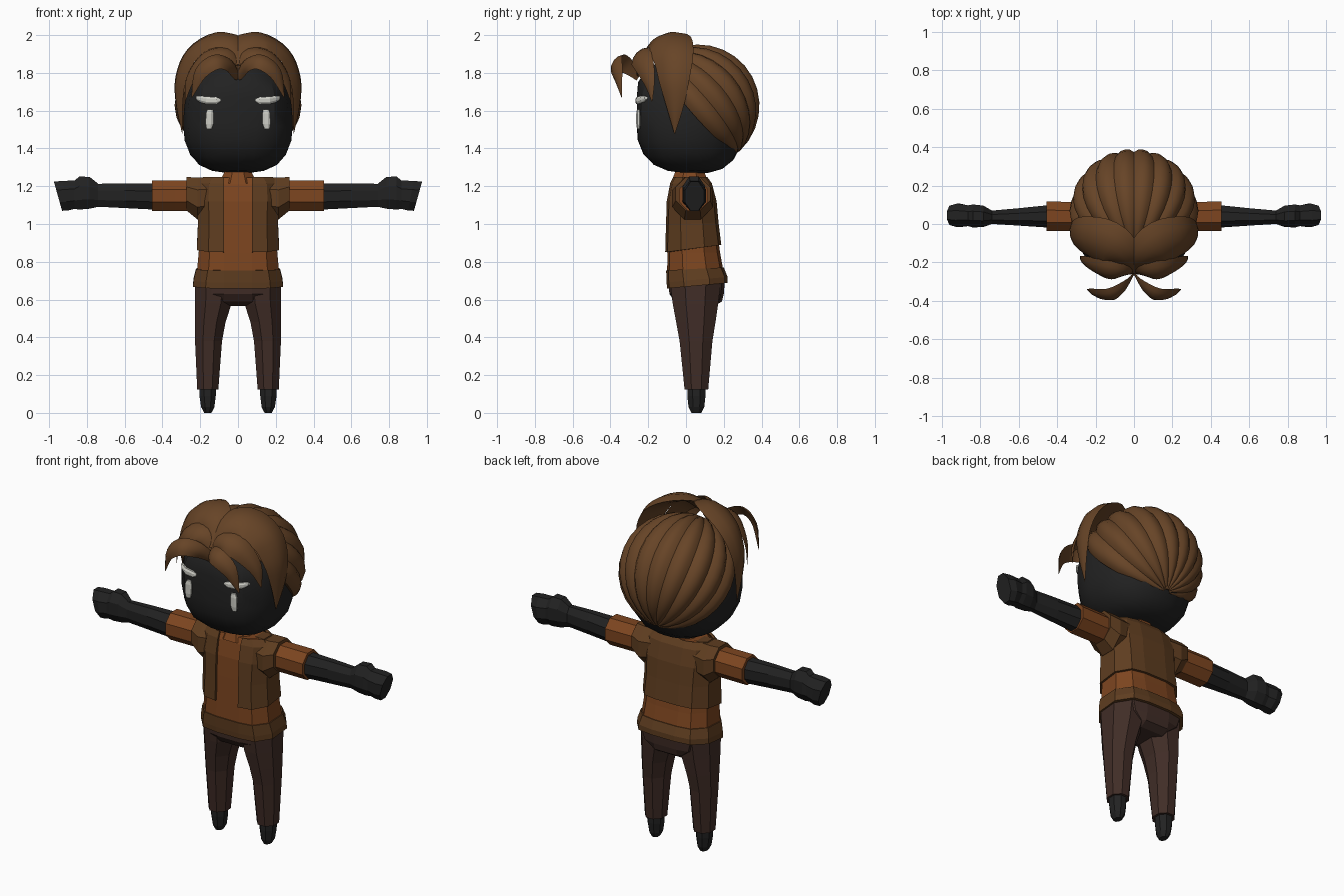
import bpy, bmesh, math
from mathutils import Vector

if "Cube" in bpy.data.objects:
    bpy.data.objects.remove(bpy.data.objects["Cube"])

def material(name, rgb):
    m = bpy.data.materials.new(name)
    m.diffuse_color = (*rgb, 1)
    m.use_nodes = True
    m.node_tree.nodes["Principled BSDF"].inputs["Base Color"].default_value = m.diffuse_color
    return m

SKIN = material("charcoal skin", (0.016, 0.016, 0.016))
HAIR = material("brown hair", (0.135, 0.058, 0.020))
SHIRT = material("rust shirt", (0.205, 0.060, 0.014))
VEST = material("brown vest", (0.112, 0.046, 0.014))
PANTS = material("dark brown trousers", (0.052, 0.026, 0.020))
EYES = material("pale grey eyes", (0.62, 0.62, 0.57))

def finish(name, bm, mat, smooth=False):
    bmesh.ops.recalc_face_normals(bm, faces=bm.faces)
    me = bpy.data.meshes.new(name)
    bm.to_mesh(me)
    bm.free()
    me.materials.append(mat)
    ob = bpy.data.objects.new(name, me)
    bpy.context.collection.objects.link(ob)
    if smooth:
        bpy.ops.object.select_all(action='DESELECT')
        ob.select_set(True)
        bpy.context.view_layer.objects.active = ob
        bpy.ops.object.shade_smooth_by_angle(angle=math.radians(32))
    return ob

def loft(name, rings, mat, side=1, skip=(), caps=True, smooth=False):
    """Skin a list of point rings; side=-1 mirrors across x, skip leaves strips open."""
    bm = bmesh.new()
    vs = [[bm.verts.new((p[0] * side, p[1], p[2])) for p in r] for r in rings]
    n = len(rings[0])
    for a, b in zip(vs, vs[1:]):
        for i in range(n):
            if i not in skip:
                j = (i + 1) % n
                bm.faces.new((a[i], a[j], b[j], b[i]))
    if caps:
        bm.faces.new(vs[0])
        bm.faces.new(vs[-1])
    return finish(name, bm, mat, smooth)

def oval(n, a, b, p=2.6):
    """Boxy oval of n points with half sizes a, b."""
    out = []
    for i in range(n):
        t = 2 * math.pi * (i + 0.5) / n
        c, s = math.cos(t), math.sin(t)
        k = (abs(c) ** p + abs(s) ** p) ** (-1 / p)
        out.append((a * c * k, b * s * k))
    return out

def ring_z(x, y, z, a, b, n=8):
    return [(x + u, y + v, z) for u, v in oval(n, a, b)]

def ring_x(x, y, z, a, b, shear=0, n=8):
    return [(x + shear * v, y + u, z + v) for u, v in oval(n, a, b)]

def section(z, w, y0, y1, tilt=0.0, grow=0.0):
    """Twelve-sided body section; its first strip is the centre front panel."""
    w, y0, y1, c = w + grow, y0 - grow, y1 + grow, 0.075
    m = y1 - y0
    half = [(c, y0), (max(w * .72, c + .01), y0 + .012), (w, y0 + .28 * m),
            (w, y0 + .7 * m), (max(w * .72, c + .01), y1 - .015), (c, y1)]
    pts = [(-c, y0)] + half + [(-x, y) for x, y in reversed(half[1:])]
    return [(x, y, z + tilt * y) for x, y in pts]

# ---- torso: shirt, open vest, collar, belt
loft("shirt_body", [section(.74, .218, -.10, .20), section(.85, .208, -.098, .18),
     section(1.0, .20, -.094, .16), section(1.12, .205, -.09, .15),
     section(1.21, .19, -.075, .125), section(1.245, .14, -.06, .105)], SHIRT)
vest = loft("vest", [section(.865, .206, -.098, .175, .13, .012),
     section(1.0, .20, -.094, .16, .05, .012), section(1.12, .205, -.09, .15, 0, .012),
     section(1.215, .20, -.072, .125, 0, .012), section(1.25, .17, -.055, .10, 0, .012)],
     VEST, skip=(0,), caps=False)
mod = vest.modifiers.new("thickness", 'SOLIDIFY')
mod.thickness, mod.offset = .014, -1
loft("shirt_collar", [ring_z(0, .02, 1.215, .105, .105), ring_z(0, .02, 1.275, .075, .08)], SHIRT)
loft("waist_hem", [section(.668, .238, -.10, .22, .09), section(.70, .236, -.103, .22, .09),
     section(.76, .222, -.105, .20, .05)], VEST)

# ---- seat of the trousers
loft("trouser_seat", [section(.69, .225, -.092, .205), section(.63, .20, -.088, .20),
     section(.59, .13, -.06, .19), section(.565, .10, .0, .15)], PANTS)

def lock(name, pts, side, thick=.28):
    """Pointed lock of hair: a ridged lens swept along a smooth path of x, y, z, half width."""
    q = [Vector(p) for p in pts]
    q = [2 * q[0] - q[1]] + q + [2 * q[-1] - q[-2]]
    path = []
    for i in range(1, len(q) - 2):
        a, b, c, d = q[i - 1:i + 3]
        for k in range(4):
            t = k / 4
            path.append(.5 * (2 * b + (c - a) * t + (2 * a - 5 * b + 4 * c - d) * t * t
                              + (3 * b - a - 3 * c + d) * t ** 3))
    path.append(q[-2])
    rings = []
    for i, p in enumerate(path):
        tan = (path[min(i + 1, len(path) - 1)] - path[max(i - 1, 0)]).to_3d().normalized()
        pos, w = p.to_3d(), max(p[3], .003)
        out = pos - Vector((0, .03, 1.6))
        out = (out - tan * out.dot(tan)).normalized()
        wide = tan.cross(out)
        rings.append([pos + wide * (u * w) + out * (v * w * thick) for u, v in
                      ((-1, -.4), (-.55, .65), (0, 1), (.55, .65), (1, -.4), (0, -.5))])
    loft(name, rings, HAIR, side, smooth=True)

for s, tag in ((1, "left"), (-1, "right")):
    # arms
    loft(tag + "_vest_shoulder", [ring_x(.12, .035, 1.145, .10, .105),
         ring_x(.215, .035, 1.135, .112, .115), ring_x(.272, .037, 1.16, .095, .092)], VEST, s)
    loft(tag + "_sleeve", [ring_x(.22, .04, 1.15, .077, .083), ring_x(.33, .04, 1.15, .078, .083),
         ring_x(.455, .04, 1.15, .08, .083)], SHIRT, s)
    loft(tag + "_arm_and_hand", [ring_x(.43, .04, 1.145, .062, .072),
         ring_x(.60, .037, 1.15, .047, .068), ring_x(.74, .035, 1.152, .036, .063),
         ring_x(.785, .04, 1.165, .058, .087), ring_x(.84, .042, 1.164, .062, .091),
         ring_x(.865, .043, 1.155, .056, .078), ring_x(.915, .045, 1.15, .064, .081, .2),
         ring_x(.953, .045, 1.147, .052, .08, .28)], SKIN, s)
    # legs
    loft(tag + "_trouser_leg", [ring_z(.125, .05, .68, .107, .138), ring_z(.131, .05, .58, .101, .125),
         ring_z(.147, .052, .48, .084, .108), ring_z(.156, .053, .38, .074, .09),
         ring_z(.160, .055, .125, .058, .065)], PANTS, s)
    loft(tag + "_foot", [ring_z(.161, .055, .15, .046, .05), ring_z(.161, .055, .09, .045, .05),
         ring_z(.160, .055, .03, .036, .043), ring_z(.160, .055, 0, .02, .027)], SKIN, s)
    # eyes: an upper bar and a vertical bar
    loft(tag + "_eye_bar", [ring_x(.093, -.258, 1.655, .006, .008), ring_x(.115, -.258, 1.653, .011, .019),
         ring_x(.17, -.25, 1.655, .013, .021), ring_x(.205, -.225, 1.662, .016, .017),
         ring_x(.223, -.212, 1.668, .008, .008)], EYES, s)
    loft(tag + "_eye_drop", [ring_z(.153, -.252, 1.503, .014, .008), ring_z(.151, -.252, 1.53, .021, .012),
         ring_z(.15, -.252, 1.585, .021, .012), ring_z(.148, -.252, 1.607, .014, .008)], EYES, s)
    # fringe
    lock(tag + "_side_lock", [(0, -.25, 1.84, .03), (.045, -.17, 1.945, .09), (.13, -.1, 1.968, .12),
         (.245, -.07, 1.9, .11), (.305, -.065, 1.77, .085), (.312, -.06, 1.63, .05),
         (.295, -.06, 1.48, .003)], s)
    lock(tag + "_middle_lock", [(0, -.25, 1.80, .03), (.07, -.25, 1.89, .06), (.17, -.235, 1.875, .065),
         (.255, -.20, 1.77, .04), (.28, -.18, 1.65, .003)], s)
    lock(tag + "_front_lock", [(0, -.25, 1.78, .025), (.05, -.325, 1.845, .045), (.12, -.37, 1.86, .05),
         (.20, -.365, 1.80, .042), (.245, -.34, 1.67, .003)], s)

# ---- head: boxy towards the chin and face, round towards the back
bm = bmesh.new()
bmesh.ops.create_uvsphere(bm, u_segments=20, v_segments=14, radius=1)
down_front = Vector((0, -.76, -.65))
for v in bm.verts:
    d = v.co.normalized()
    f = min(1, max(0, d.dot(down_front) * 1.5 + .3))
    p = 2.05 + .9 * f
    k = sum(abs(c) ** p for c in d) ** (-1 / p) * (.94 + .06 * f)
    x, y, z = d * k
    v.co = (x * .298, max(-.26, .05 + y * .318), 1.6 + z * .33)
finish("head", bm, SKIN, True)

# ---- swept-back hair: scalloped half globe, strands running from crown to nape
axis, up = Vector((0, .655, -.756)), Vector((0, .756, .655))
centre = Vector((0, .06, 1.622))
STRANDS, SUB, STEPS = 10, 4, 14
rows = []
for j in range(STRANDS * SUB + 1):
    phi = math.radians(-98 + 196 * j / (STRANDS * SUB))
    r = .314 + .022 * math.sin(math.pi * (j % SUB) / SUB) ** .7
    rows.append((phi, r))
rows = [(rows[0][0], .24)] + rows + [(rows[-1][0], .24)]
rings = []
for i in range(STEPS + 1):
    t = math.radians(3 + 174 * i / STEPS)
    rings.append([centre + (Vector((1, 0, 0)) * math.sin(phi) + up * math.cos(phi)) * (math.sin(t) * r)
                  - axis * (math.cos(t) * (r * .3 + .225)) for phi, r in rows])
loft("swept_back_hair", rings, HAIR, smooth=True)
